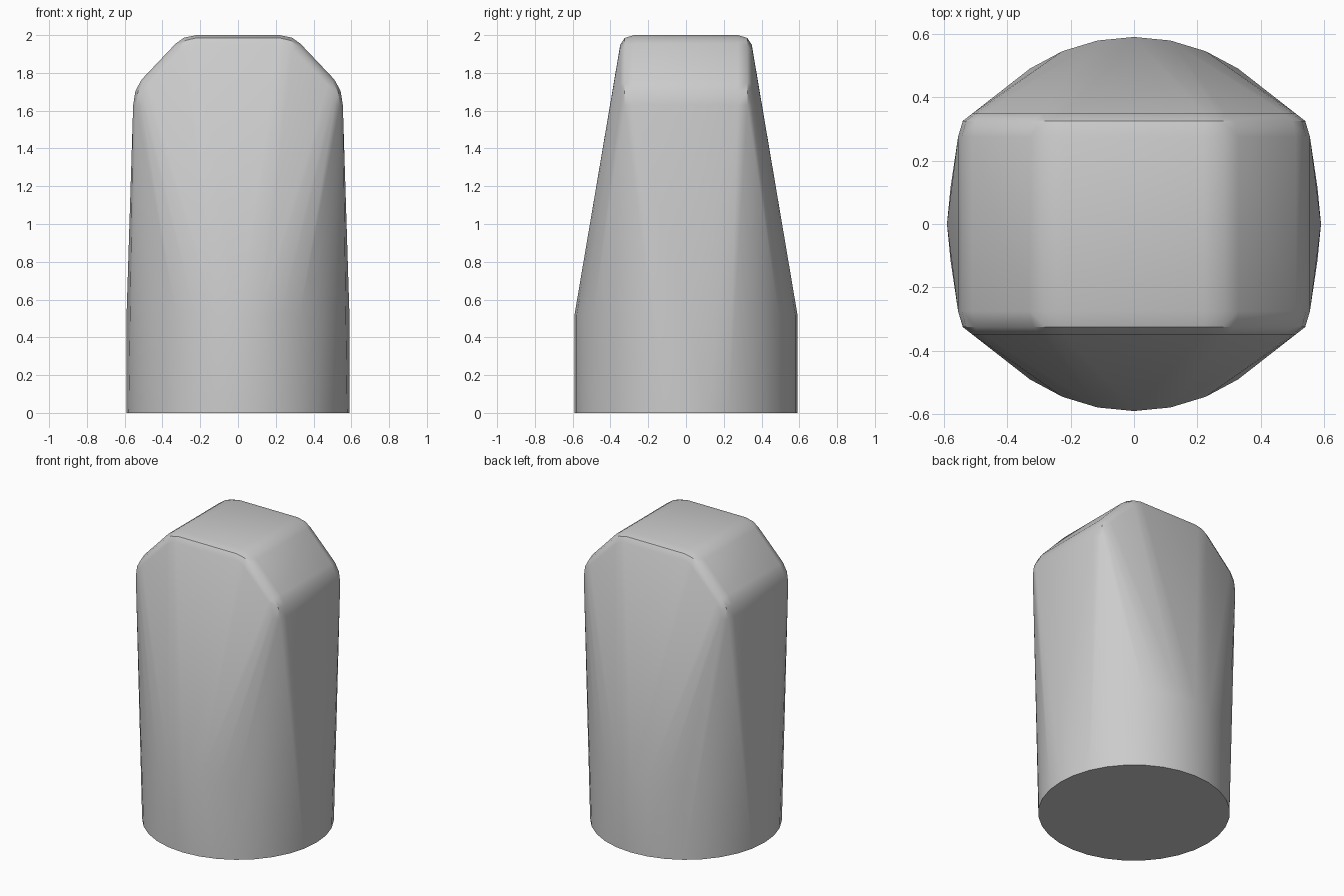
import bpy, bmesh, math

cube = bpy.data.objects.get("Cube")
if cube:
    bpy.data.objects.remove(cube, do_unlink=True)

grey = bpy.data.materials.new("plain grey")
grey.use_nodes = True
colour = (0.6, 0.6, 0.6, 1)
grey.diffuse_color = colour
grey.node_tree.nodes["Principled BSDF"].inputs["Base Color"].default_value = colour

RADIUS, SIDES, COLLAR = 0.59, 32, 0.52
points = []

# round lower barrel: floor ring and collar ring
for z in (0, COLLAR):
    for i in range(SIDES):
        a = 2 * math.pi * i / SIDES
        points.append((RADIUS * math.cos(a), RADIUS * math.sin(a), z))

# chamfered head: half outlines (x, z) that shrink towards front and back
outlines = {
    0.275: [(0.555, 1.63), (0.543, 1.705), (0.51, 1.765), (0.33, 1.955), (0.285, 1.987), (0.22, 2.0)],
    0.325: [(0.54, 1.63), (0.53, 1.70), (0.50, 1.755), (0.318, 1.942), (0.277, 1.972), (0.22, 1.985)],
    0.348: [(0.51, 1.63), (0.50, 1.69), (0.475, 1.735), (0.29, 1.92), (0.26, 1.94), (0.22, 1.95)],
}
for depth, outline in outlines.items():
    for x, z in outline:
        points += [(sx * x, sy * depth, z) for sx in (1, -1) for sy in (1, -1)]

# skin the barrel and head into one tapered body
bm = bmesh.new()
for p in points:
    bm.verts.new(p)
hull = bmesh.ops.convex_hull(bm, input=bm.verts)
bmesh.ops.delete(bm, geom=[v for v in bm.verts if not v.link_faces], context='VERTS')
bmesh.ops.dissolve_limit(bm, angle_limit=math.radians(0.5), verts=bm.verts, edges=bm.edges)
bmesh.ops.recalc_face_normals(bm, faces=bm.faces)

mesh = bpy.data.meshes.new("tapered_body")
bm.to_mesh(mesh)
bm.free()
mesh.materials.append(grey)
body = bpy.data.objects.new("tapered_body", mesh)
bpy.context.collection.objects.link(body)

# smooth skin with a crisp base rim
bpy.ops.object.select_all(action='DESELECT')
body.select_set(True)
bpy.context.view_layer.objects.active = body
bpy.ops.object.shade_smooth_by_angle(angle=math.radians(35))
